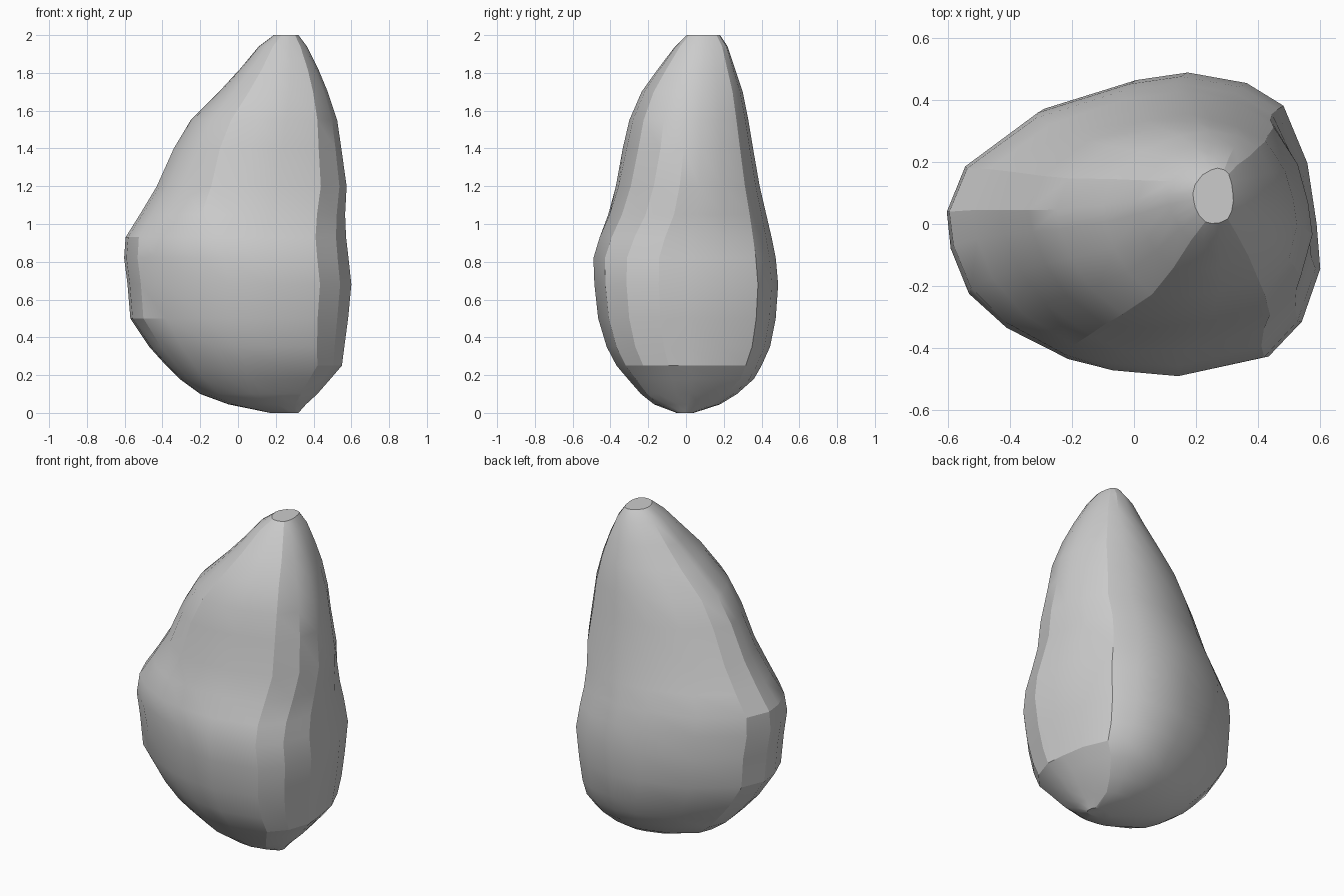
import bpy, bmesh, math

# Levels of the boulder: z, x min, x max, y min, y max, blend towards the upper outline
levels = [
    (0.00, 0.17, 0.32, -0.05, 0.04, 0.1), (0.045, -0.05, 0.36, -0.17, 0.18, 0.1),
    (0.10, -0.20, 0.42, -0.24, 0.27, 0.1), (0.18, -0.31, 0.49, -0.31, 0.36, 0.1),
    (0.25, -0.38, 0.55, -0.37, 0.40, 0.1), (0.35, -0.47, 0.563, -0.42, 0.445, 0.0),
    (0.50, -0.57, 0.583, -0.465, 0.475, 0.0), (0.68, -0.585, 0.60, -0.485, 0.488, 0.0),
    (0.82, -0.603, 0.585, -0.493, 0.475, 0.1), (0.93, -0.595, 0.572, -0.465, 0.453, 0.3),
    (1.05, -0.52, 0.567, -0.42, 0.425, 0.6), (1.20, -0.43, 0.575, -0.375, 0.39, 0.8),
    (1.40, -0.34, 0.547, -0.335, 0.355, 1.0), (1.55, -0.25, 0.525, -0.30, 0.33, 1.0),
    (1.70, -0.10, 0.475, -0.235, 0.30, 1.0), (1.82, 0.01, 0.425, -0.15, 0.26, 0.9),
    (1.94, 0.11, 0.365, -0.06, 0.22, 0.7), (2.00, 0.19, 0.32, 0.0, 0.18, 0.5),
]
# Outlines in a -1..1 box: the broad belly, and the top with its full front left shoulder
belly = [(-1, .1), (-.9, .4), (-.5, .76), (0, .95), (.28, 1), (.6, .93), (.8, .78), (.93, .4), (.98, 0),
         (1, -.3), (.9, -.65), (.72, -.88), (.25, -1), (-.1, -.95), (-.33, -.87), (-.67, -.67),
         (-.88, -.45), (-.98, -.15)]
upper = [(-1, .1), (-.9, .42), (-.57, .75), (-.15, .94), (.17, 1), (.5, .95), (.74, .8), (.9, .5), (.97, .2),
         (1, -.06), (.93, -.42), (.73, -.76), (.3, -.94), (-.1, -1), (-.45, -.97), (-.72, -.7),
         (-.88, -.4), (-.97, -.1)]

bm = bmesh.new()
rings = []
for z, x0, x1, y0, y1, t in levels:
    ring = []
    for (bu, bv), (uu, uv) in zip(belly, upper):
        u, v = bu + (uu - bu) * t, bv + (uv - bv) * t
        ring.append(bm.verts.new(((x0 + x1) / 2 + u * (x1 - x0) / 2,
                                  (y0 + y1) / 2 + v * (y1 - y0) / 2, z)))
    rings.append(ring)

# Skin between the levels, then close both ends
n = len(belly)
for a, b in zip(rings, rings[1:]):
    for i in range(n):
        j = (i + 1) % n
        bm.faces.new((a[i], a[j], b[j], b[i]))
bm.faces.new(rings[0])
bm.faces.new(rings[-1])
bmesh.ops.recalc_face_normals(bm, faces=bm.faces)

mesh = bpy.data.meshes.new("boulder")
bm.to_mesh(mesh)
bm.free()
boulder = bpy.data.objects.new("boulder", mesh)
bpy.context.collection.objects.link(boulder)

# Soft faces with hard chipped edges
bpy.context.view_layer.objects.active = boulder
boulder.select_set(True)
bpy.ops.object.shade_smooth_by_angle(angle=math.radians(22))
